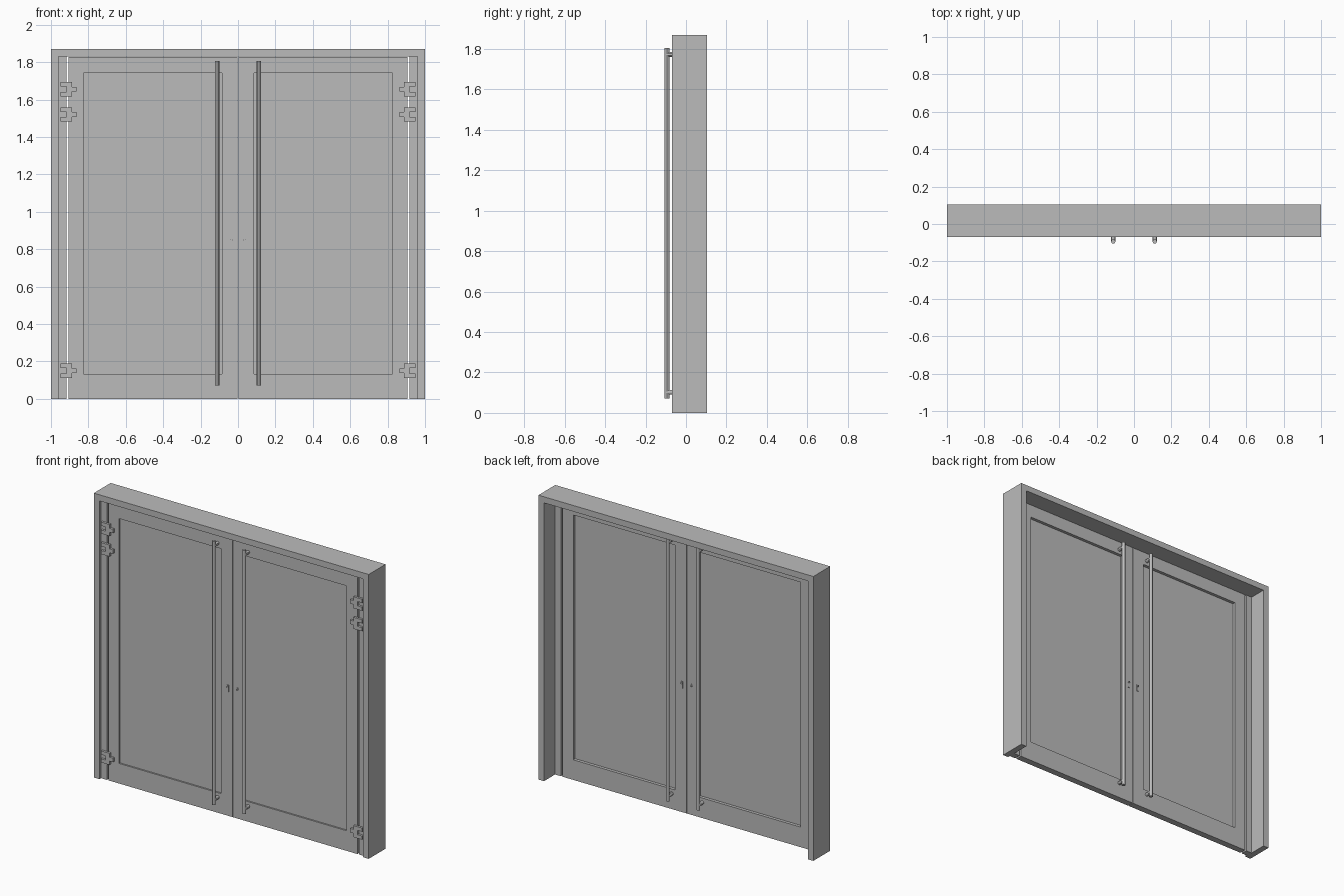
import bpy, bmesh
from mathutils import Matrix, Vector

cube = bpy.data.objects.get("Cube")
if cube:
    bpy.data.objects.remove(cube, do_unlink=True)

grey = bpy.data.materials.new("plain grey")
grey.use_nodes = True
colour = (0.5, 0.5, 0.5, 1)
grey.diffuse_color = colour
grey.node_tree.nodes["Principled BSDF"].inputs["Base Color"].default_value = colour

# Front and back faces of the doors
FRONT, BACK = -0.053, -0.01
DOOR_TOP = 1.828


def finish(bm, name, mirror=True):
    bmesh.ops.recalc_face_normals(bm, faces=bm.faces)
    mesh = bpy.data.meshes.new(name)
    bm.to_mesh(mesh)
    bm.free()
    mesh.materials.append(grey)
    obj = bpy.data.objects.new(name, mesh)
    bpy.context.collection.objects.link(obj)
    if mirror:
        obj.modifiers.new("Mirror", 'MIRROR').use_mirror_merge = False
    return obj


def add_box(bm, x0, x1, y0, y1, z0, z1):
    size = Matrix.Diagonal((x1 - x0, y1 - y0, z1 - z0, 1))
    centre = Matrix.Translation(((x0 + x1) / 2, (y0 + y1) / 2, (z0 + z1) / 2))
    bmesh.ops.create_cube(bm, size=1, matrix=centre @ size)


def add_rod(bm, start, end, radius, sides=12):
    start, end = Vector(start), Vector(end)
    axis = end - start
    turn = axis.to_track_quat('Z', 'Y').to_matrix().to_4x4()
    bmesh.ops.create_cone(bm, cap_ends=True, segments=sides, radius1=radius, radius2=radius,
                          depth=axis.length, matrix=Matrix.Translation((start + end) / 2) @ turn)


def add_outline(bm, points, y0, y1):
    """Extrude an x-z outline from y0 to y1."""
    face = bm.faces.new([bm.verts.new((x, y0, z)) for x, z in points])
    grown = bmesh.ops.extrude_face_region(bm, geom=[face])["geom"]
    moved = [v for v in grown if isinstance(v, bmesh.types.BMVert)]
    bmesh.ops.translate(bm, verts=moved, vec=(0, y1 - y0, 0))


# Surround: two jambs and a header, open at the bottom
bm = bmesh.new()
side = [(1, 0), (1, 1.87), (-1, 1.87), (-1, 0), (-0.96, 0), (-0.96, 1.83), (0.96, 1.83), (0.96, 0)]
add_outline(bm, side, -0.07, 0.105)
finish(bm, "door_surround", mirror=False)

# Narrow stop strips inside the jambs
bm = bmesh.new()
add_box(bm, 0.917, 0.96, FRONT, BACK, 0, 1.83)
finish(bm, "jamb_strips")

# Door leaf borders: rectangular rings
bm = bmesh.new()
rects = [(0.002, 0.906, 0, DOOR_TOP), (0.086, 0.827, 0.132, 1.742)]
loops = []
for x0, x1, z0, z1 in rects:
    for y in (FRONT, BACK):
        loops.append([bm.verts.new((x, y, z)) for x, z in ((x0, z0), (x1, z0), (x1, z1), (x0, z1))])
outer_front, outer_back, inner_front, inner_back = loops
for a, b in ((outer_front, inner_front), (outer_back, inner_back),
             (outer_front, outer_back), (inner_front, inner_back)):
    for i in range(4):
        j = (i + 1) % 4
        bm.faces.new((a[i], a[j], b[j], b[i]))
finish(bm, "door_borders")

# Recessed panels
bm = bmesh.new()
add_box(bm, 0.086, 0.827, FRONT + 0.01, BACK - 0.02, 0.132, 1.742)
finish(bm, "door_panels")

# Long pull bars on both faces, each on two posts
for label, face, out in (("front", FRONT, -1), ("back", BACK, 1)):
    bm = bmesh.new()
    y = face + out * 0.041
    add_rod(bm, (0.111, y, 0.07), (0.111, y, 1.805), 0.0115)
    for z in (0.102, 1.773):
        add_rod(bm, (0.111, face, z), (0.111, y, z), 0.012)
    bars = finish(bm, label + "_pull_bars")
    bars.select_set(True)
    bpy.context.view_layer.objects.active = bars
    bpy.ops.object.shade_smooth_by_angle()
    bars.select_set(False)

    # Small lock plates with a cylinder
    bm = bmesh.new()
    add_box(bm, 0.03, 0.042, *sorted((face, face + out * 0.004)), 0.815, 0.86)
    add_rod(bm, (0.036, face, 0.85), (0.036, face + out * 0.01, 0.85), 0.006)
    finish(bm, label + "_locks")

# Forked hinges: two arms on the jamb, a knuckle block and a tab on the door
bm = bmesh.new()
for z in (0.15, 1.52, 1.655):
    half = [(0.863, 0.013), (0.887, 0.013), (0.887, 0.038), (0.95, 0.038), (0.95, 0.014), (0.917, 0.014)]
    fork = half + [(x, -dz) for x, dz in reversed(half)]
    add_outline(bm, [(x, z + dz) for x, dz in fork], -0.068, FRONT)
finish(bm, "hinges")
